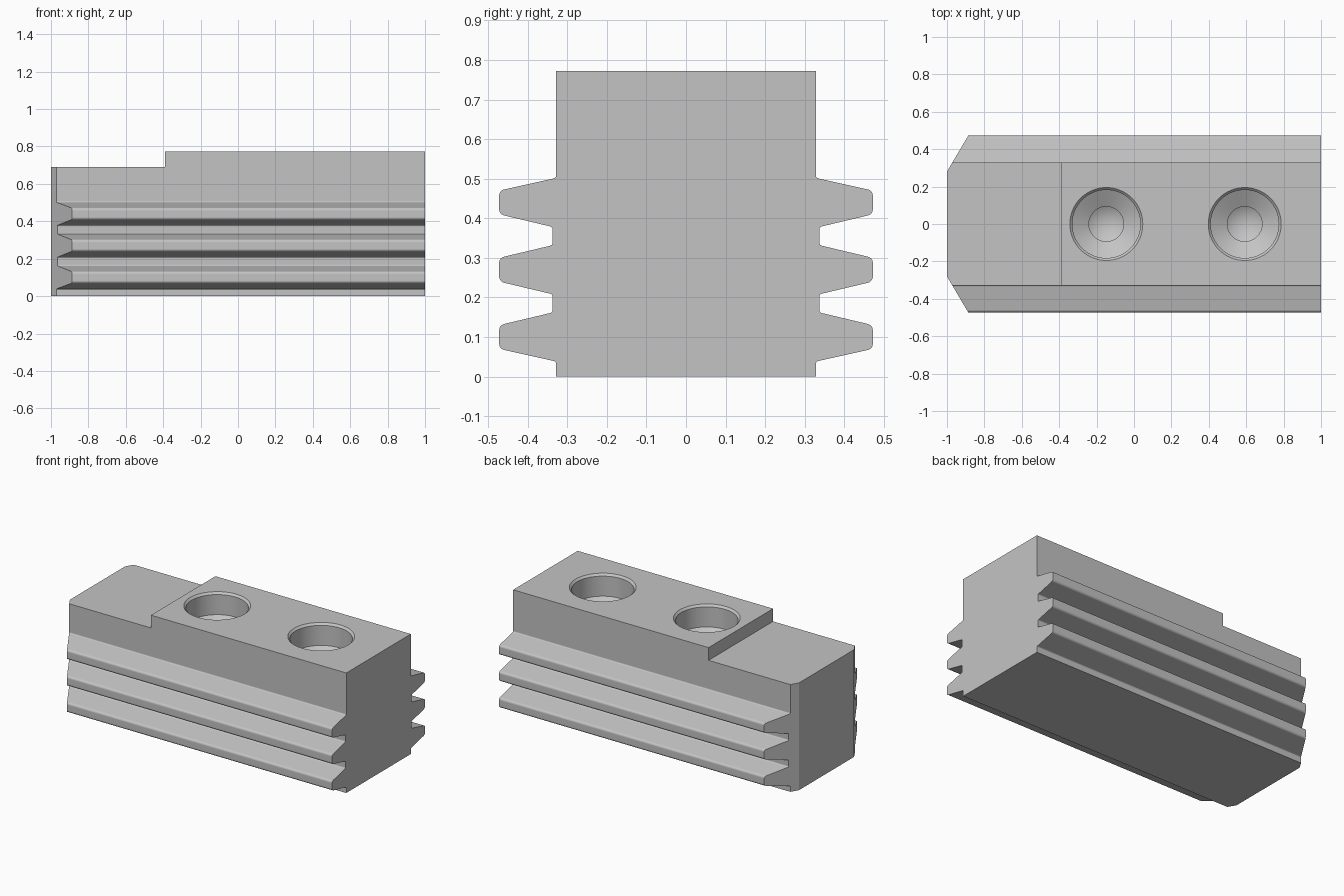
import bpy, bmesh, math
from mathutils import Vector, Matrix

cube = bpy.data.objects.get("Cube")
if cube:
    bpy.data.objects.remove(cube, do_unlink=True)

grey = bpy.data.materials.new("plain grey steel")
grey.use_nodes = True
grey.diffuse_color = (0.55, 0.55, 0.55, 1)
grey.node_tree.nodes["Principled BSDF"].inputs["Base Color"].default_value = grey.diffuse_color


def to_object(name, bm):
    bmesh.ops.recalc_face_normals(bm, faces=bm.faces[:])
    mesh = bpy.data.meshes.new(name)
    bm.to_mesh(mesh)
    bm.free()
    mesh.materials.append(grey)
    obj = bpy.data.objects.new(name, mesh)
    bpy.context.collection.objects.link(obj)
    return obj


def prism(name, points, direction):
    """Extrude a closed outline along a vector."""
    bm = bmesh.new()
    face = bm.faces.new([bm.verts.new(p) for p in points])
    ext = bmesh.ops.extrude_face_region(bm, geom=[face])
    moved = [v for v in ext["geom"] if isinstance(v, bmesh.types.BMVert)]
    bmesh.ops.translate(bm, verts=moved, vec=direction)
    return to_object(name, bm)


def lathe(name, profile, x, steps=64):
    """Revolve an (r, z) profile round a vertical axis at x."""
    bm = bmesh.new()
    verts = [bm.verts.new((x + r, 0, z)) for r, z in profile]
    edges = [bm.edges.new(pair) for pair in zip(verts, verts[1:])]
    bmesh.ops.spin(bm, geom=verts + edges, cent=(x, 0, 0), axis=(0, 0, 1),
                   angle=math.tau, steps=steps)
    bmesh.ops.remove_doubles(bm, verts=bm.verts[:], dist=0.0005)
    return to_object(name, bm)


def fillet(prev, corner, nxt, radius, segments=6):
    """Round a corner with a circular arc."""
    c = Vector(corner)
    a, b = (Vector(prev) - c).normalized(), (Vector(nxt) - c).normalized()
    half = a.angle(b) / 2
    centre = c + (a + b).normalized() * radius / math.sin(half)
    reach = radius / math.tan(half)
    start, end = c + a * reach - centre, c + b * reach - centre
    turn = start.angle_signed(end)
    return [centre + Matrix.Rotation(-turn * i / segments, 2) @ start
            for i in range(segments + 1)]


# Toothed cross-section: three tapered ribs on each side
WALL, ROOT, TIP, TOP = 0.328, 0.337, 0.472, 0.772
corners = [(WALL, 0)]
radii = [0]
for i, z in enumerate((0.1, 0.27, 0.44)):
    low, high = (WALL if i == 0 else ROOT), (WALL if i == 2 else ROOT)
    corners += [(low, z - 0.062), (TIP, z - 0.03), (TIP, z + 0.03), (high, z + 0.062)]
    radii += [0.008, 0.016, 0.016, 0.008]
corners.append((WALL, TOP))
radii.append(0)
side = []
for i, (c, r) in enumerate(zip(corners, radii)):
    side += fillet(corners[i - 1], c, corners[i + 1], r) if r else [Vector(c)]
outline = [(-1, y, z) for y, z in side] + [(-1, -y, z) for y, z in reversed(side)]
body = prism("clamping_jaw_body", outline, (2, 0, 0))

# Plan outline with both corners cut at one end
plan = [(-1, 0.28), (-0.885, 0.475), (-0.8, 0.6), (1.1, 0.6)]
plan = [(-1, 0.28), (-0.811, 0.6), (1.1, 0.6)]
plan += [(x, -y) for x, y in reversed(plan)]
corner_cutter = prism("corner_cutter", [(x, y, -0.2) for x, y in plan], (0, 0, 1.4))

# Lowered ledge at the chamfered end
ledge = [(-1.2, -0.6, 0.69), (-0.39, -0.6, 0.69), (-0.39, 0.6, 0.69), (-1.2, 0.6, 0.69)]
ledge_cutter = prism("ledge_cutter", ledge, (0, 0, 0.3))

# Two stepped blind bolt holes with a bevelled rim and conical floors
hole = [(0, 0.9), (0.195, 0.9), (0.195, TOP), (0.182, TOP - 0.013), (0.182, 0.63),
        (0.093, 0.58), (0.093, 0.48), (0, 0.425)]
hole_cutters = [lathe("bolt_hole_cutter", hole, x) for x in (-0.148, 0.592)]

cutters = [corner_cutter, ledge_cutter] + hole_cutters
for cutter in cutters:
    mod = body.modifiers.new(cutter.name, 'BOOLEAN')
    mod.operation = 'INTERSECT' if cutter is corner_cutter else 'DIFFERENCE'
    mod.solver = 'EXACT'
    mod.object = cutter

# Bake the cuts, then drop the cutters
bpy.context.view_layer.update()
evaluated = body.evaluated_get(bpy.context.evaluated_depsgraph_get())
baked = bpy.data.meshes.new_from_object(evaluated)
body.modifiers.clear()
body.data = baked
baked.materials.clear()
baked.materials.append(grey)
for poly in baked.polygons:
    poly.material_index = 0
for cutter in cutters:
    bpy.data.objects.remove(cutter, do_unlink=True)

# Smooth rounded ribs and bores, crisp edges elsewhere
bpy.ops.object.select_all(action='DESELECT')
body.select_set(True)
bpy.context.view_layer.objects.active = body
bpy.ops.object.shade_smooth_by_angle(angle=math.radians(20))
weighted = body.modifiers.new("clean_shading", 'WEIGHTED_NORMAL')
weighted.keep_sharp = True
